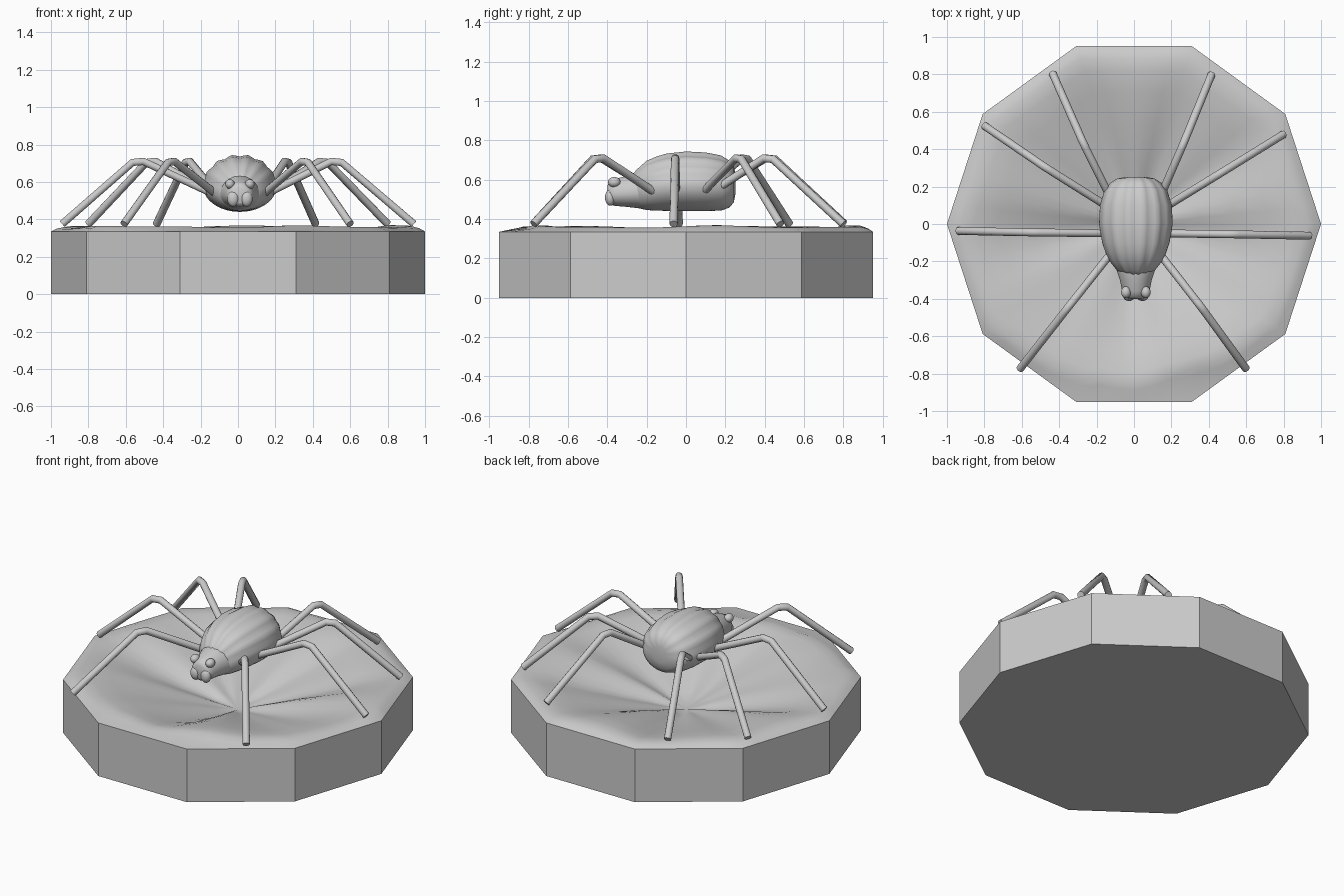
import bpy, bmesh
from math import sin, cos, pi, exp
from mathutils import Vector

if "Cube" in bpy.data.objects:
    bpy.data.objects.remove(bpy.data.objects["Cube"])


def finish(name, bm, angle=0.7):
    bmesh.ops.recalc_face_normals(bm, faces=bm.faces)
    me = bpy.data.meshes.new(name)
    bm.to_mesh(me)
    bm.free()
    ob = bpy.data.objects.new(name, me)
    bpy.context.collection.objects.link(ob)
    bpy.ops.object.select_all(action='DESELECT')
    ob.select_set(True)
    bpy.context.view_layer.objects.active = ob
    bpy.ops.object.shade_smooth_by_angle(angle=angle)
    return ob


def skin_rings(bm, rings):
    for a, b in zip(rings, rings[1:]):
        n = len(a)
        for i in range(n):
            j = (i + 1) % n
            bm.faces.new((a[i], a[j], b[j], b[i]))


# ten-sided base with a creased funnel-shaped top
SIDES, SUB = 10, 6
N = SIDES * SUB
outline = []
for i in range(N):
    k, t = divmod(i, SUB)
    a, b = 2 * pi * k / SIDES, 2 * pi * (k + 1) / SIDES
    outline.append(Vector((cos(a), sin(a), 0)).lerp(Vector((cos(b), sin(b), 0)), t / SUB))

bm = bmesh.new()
rings = [[bm.verts.new(p) for p in outline],
         [bm.verts.new(p + Vector((0, 0, 0.335))) for p in outline]]
for f, z in ((0.97, 0.351), (0.93, 0.361), (0.86, 0.357), (0.74, 0.332),
             (0.55, 0.282), (0.35, 0.231), (0.15, 0.178)):
    ring = []
    for i, p in enumerate(outline):
        a = 2 * pi * i / N
        front = exp(-((a - 1.55 * pi) / 0.6) ** 2)
        scale = f * (1 - 0.08 * front * (1 + 0.5 * cos(10 * a)) * f)
        fold = 0.016 * sin(5 * a + 0.6) + 0.010 * sin(9 * a)
        ring.append(bm.verts.new((p.x * scale, p.y * scale, z + fold * 4 * f * (1 - f))))
    rings.append(ring)
skin_rings(bm, rings)
bm.faces.new(rings[0])
pit = bm.verts.new((0, 0, 0.14))
for i in range(N):
    bm.faces.new((rings[-1][i], rings[-1][(i + 1) % N], pit))
finish("creased_base", bm, 0.55)


# body parts lofted along y from (y, half width, bottom z, top z)
def loft(name, stations, rib=0.0, n=56, cx=0.01):
    bm = bmesh.new()
    rings = []
    for y, w, z0, z1 in stations:
        mid = z0 + (z1 - z0) * 0.45
        ring = []
        for i in range(n):
            a = 2 * pi * i / n
            r = 1 - rib * (0.5 - 0.5 * cos(14 * a)) * max(0, sin(a) + 0.2)
            h = (z1 - mid) if sin(a) > 0 else (mid - z0)
            ring.append(bm.verts.new((cx + w * r * cos(a), y, mid + h * r * sin(a))))
        rings.append(ring)
    skin_rings(bm, rings)
    bm.faces.new(rings[0])
    bm.faces.new(rings[-1])
    return finish(name, bm, 1.2)


loft("ribbed_abdomen", [
    (-0.28, 0.05, 0.48, 0.62), (-0.25, 0.10, 0.457, 0.655), (-0.20, 0.14, 0.446, 0.70),
    (-0.15, 0.163, 0.443, 0.722), (-0.10, 0.18, 0.442, 0.737), (0.0, 0.197, 0.44, 0.748),
    (0.10, 0.192, 0.44, 0.743), (0.18, 0.168, 0.444, 0.727), (0.22, 0.137, 0.458, 0.70),
    (0.243, 0.10, 0.485, 0.672), (0.252, 0.05, 0.53, 0.63)], rib=0.06)
loft("head", [
    (-0.40, 0.04, 0.49, 0.57), (-0.39, 0.06, 0.474, 0.59), (-0.36, 0.073, 0.467, 0.605),
    (-0.30, 0.085, 0.462, 0.62), (-0.24, 0.105, 0.455, 0.64), (-0.15, 0.12, 0.455, 0.64)])

# eye bumps and short jaws
for side, label in ((-1, "left"), (1, "right")):
    for part, loc, size in (("eye", (0.01 + side * 0.053, -0.365, 0.588), (0.026, 0.032, 0.026)),
                            ("jaw", (0.01 + side * 0.036, -0.385, 0.51), (0.032, 0.027, 0.042))):
        bm = bmesh.new()
        bmesh.ops.create_uvsphere(bm, u_segments=16, v_segments=10, radius=1)
        for v in bm.verts:
            v.co = Vector(v.co[k] * size[k] + loc[k] for k in range(3))
        finish(f"{label}_{part}", bm, 1.5)


# bent legs: hip, knee and foot positions in plan
LEGS = {
    "right_front_leg": ((0.13, -0.15), (0.36, -0.445), (0.60, -0.775)),
    "right_middle_leg": ((0.14, -0.05), (0.53, -0.055), (0.94, -0.063)),
    "right_rear_leg": ((0.15, 0.08), (0.46, 0.27), (0.80, 0.48)),
    "right_back_leg": ((0.13, 0.12), (0.26, 0.42), (0.415, 0.80)),
    "left_front_leg": ((-0.11, -0.14), (-0.36, -0.455), (-0.61, -0.775)),
    "left_middle_leg": ((-0.12, -0.05), (-0.54, -0.045), (-0.94, -0.037)),
    "left_rear_leg": ((-0.12, 0.08), (-0.47, 0.30), (-0.80, 0.525)),
    "left_back_leg": ((-0.11, 0.11), (-0.27, 0.43), (-0.435, 0.805)),
}
for name, (hip, knee, foot) in LEGS.items():
    hip, knee, foot = (Vector((*p, z)) for p, z in ((hip, 0.53), (knee, 0.725), (foot, 0.375)))
    path = [hip, knee.lerp(hip, 0.08), knee.lerp(foot, 0.06), foot]
    cu = bpy.data.curves.new(name, 'CURVE')
    cu.dimensions = '3D'
    cu.bevel_depth = 0.021
    cu.bevel_resolution = 3
    cu.use_fill_caps = True
    sp = cu.splines.new('POLY')
    sp.points.add(len(path) - 1)
    for pt, co in zip(sp.points, path):
        pt.co = (*co, 1)
    sp.use_smooth = True
    bpy.context.collection.objects.link(bpy.data.objects.new(name, cu))
